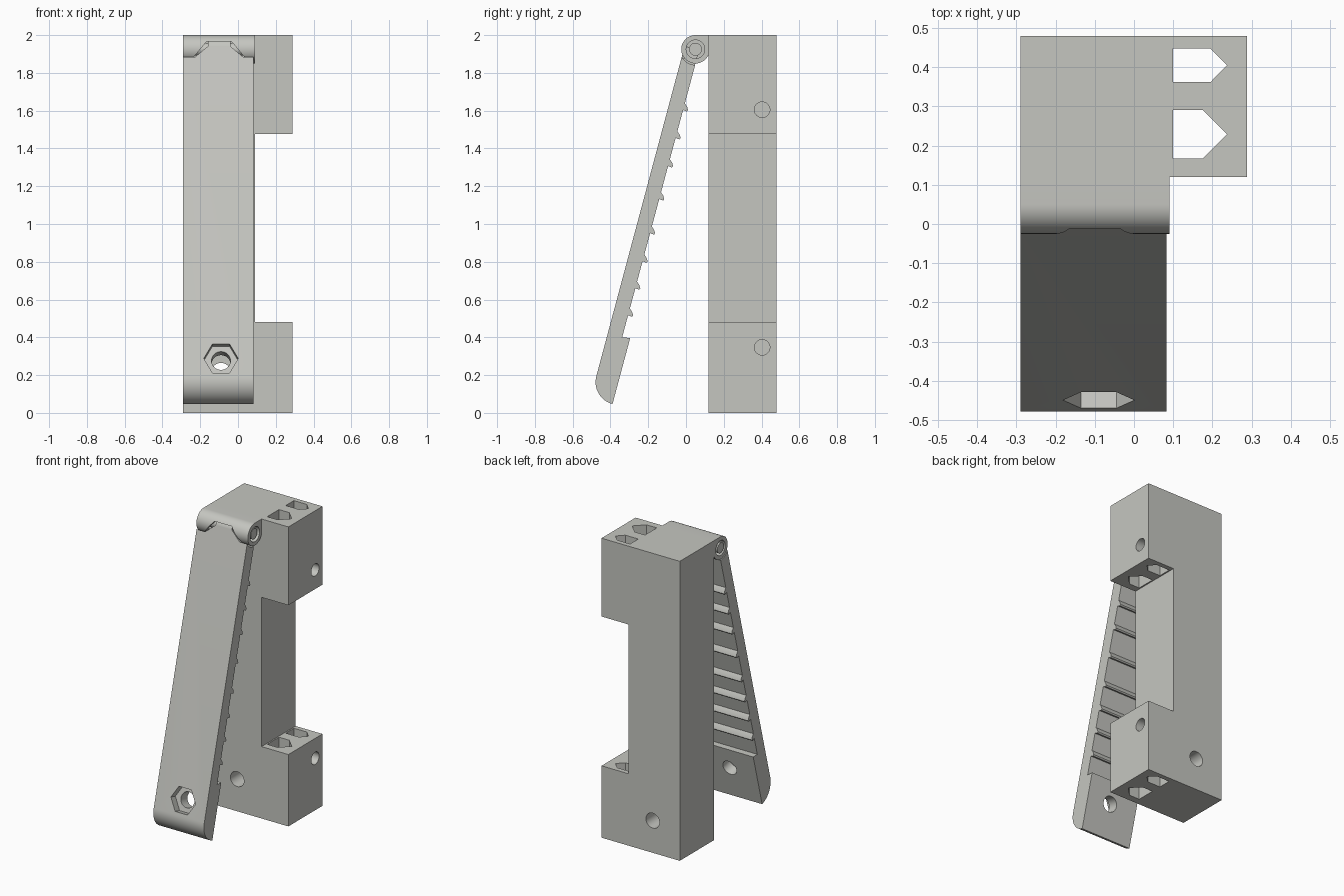
import bpy, bmesh, math
from mathutils import Vector

if "Cube" in bpy.data.objects:
    bpy.data.objects.remove(bpy.data.objects["Cube"])

grey = bpy.data.materials.new("light grey")
grey.diffuse_color = (0.56, 0.565, 0.53, 1)
grey.use_nodes = True
grey.node_tree.nodes["Principled BSDF"].inputs["Base Color"].default_value = grey.diffuse_color

PIVOT = Vector((0, 0.05, 1.925))
S, C = math.sin(math.radians(15)), math.cos(math.radians(15))
X0, X_BODY, X_LEVER = -0.29, 0.09, 0.083


def lever(x, u, v):
    """Lever frame: u runs down the lever, v points to its back."""
    return PIVOT + Vector((x, -S * u + C * v, -C * u - S * v))


def prism(name, start, end):
    """Solid between two matching outlines."""
    bm = bmesh.new()
    a = [bm.verts.new(p) for p in start]
    b = [bm.verts.new(p) for p in end]
    n = len(a)
    bm.faces.new(a)
    bm.faces.new(b[::-1])
    for i in range(n):
        bm.faces.new((a[i], b[i], b[(i + 1) % n], a[(i + 1) % n]))
    bmesh.ops.recalc_face_normals(bm, faces=bm.faces)
    me = bpy.data.meshes.new(name)
    bm.to_mesh(me)
    bm.free()
    me.materials.append(grey)
    ob = bpy.data.objects.new(name, me)
    bpy.context.collection.objects.link(ob)
    return ob


def along_x(name, pts, x0, x1):
    return prism(name, [(x0, y, z) for y, z in pts], [(x1, y, z) for y, z in pts])


def along_y(name, pts, y0, y1):
    return prism(name, [(x, y0, z) for x, z in pts], [(x, y1, z) for x, z in pts])


def along_z(name, pts, z0, z1):
    return prism(name, [(x, y, z0) for x, y in pts], [(x, y, z1) for x, y in pts])


def lever_x(name, uv, x0, x1):
    return prism(name, [lever(x0, *p) for p in uv], [lever(x1, *p) for p in uv])


def lever_v(name, xu, v0, v1):
    return prism(name, [lever(x, u, v0) for x, u in xu], [lever(x, u, v1) for x, u in xu])


def arc(cx, cy, r, a0, a1, n):
    return [(cx + r * math.cos(math.radians(a0 + (a1 - a0) * i / n)),
             cy + r * math.sin(math.radians(a0 + (a1 - a0) * i / n))) for i in range(n + 1)]


def circle(cx, cy, r, n=40):
    return arc(cx, cy, r, 0, 360, n)[:-1]


def boolean(ob, others, op):
    """Apply each boolean in turn and drop the helper."""
    bpy.context.view_layer.objects.active = ob
    for o in others:
        o.hide_render = True
        m = ob.modifiers.new("bool", 'BOOLEAN')
        m.operation, m.solver, m.object = op, 'EXACT', o
        bpy.ops.object.modifier_apply(modifier=m.name)
        bpy.data.objects.remove(o)


def smooth(ob):
    bpy.ops.object.select_all(action='DESELECT')
    ob.select_set(True)
    bpy.context.view_layer.objects.active = ob
    bpy.ops.object.shade_smooth_by_angle(angle=math.radians(25))


# Housing: C-shaped block with two side lugs
housing = along_y("housing", [(X0, 0), (0.288, 0), (0.288, 0.48), (X_BODY, 0.48),
                              (X_BODY, 1.477), (0.288, 1.477), (0.288, 2), (X0, 2)], 0.12, 0.48)

# Hinge barrel on the top front edge
barrel = along_x("hinge_barrel", arc(0.05, 1.925, 0.075, 90, 360, 40)
                 + [(0.13, 1.925), (0.13, 2)], X0, X_BODY)
boolean(housing, [barrel], 'UNION')

# Lug slots, lug side holes, lock hole, barrel bore and knuckle notch
small_slot = [(0.099, 0.362), (0.195, 0.362), (0.237, 0.405), (0.195, 0.448), (0.099, 0.448)]
large_slot = [(0.099, 0.167), (0.175, 0.167), (0.237, 0.229), (0.175, 0.291), (0.099, 0.291)]
cutters = []
for slot in (small_slot, large_slot):
    for z0, z1 in ((-0.1, 0.6), (1.4, 2.1)):
        cutters.append(along_z("slot_cutter", slot, z0, z1))
for z in (0.347, 1.605):
    cutters.append(along_x("side_hole_cutter", circle(0.403, z, 0.041), 0.15, 0.4))
cutters += [
    along_y("lock_hole_cutter", circle(-0.09, 0.215, 0.05), 0.0, 0.6),
    along_x("bore_cutter", circle(0.05, 1.925, 0.049), X0 - 0.1, X_BODY + 0.1),
    along_y("notch_cutter", [(-0.24, 1.8), (-0.24, 1.877), (-0.165, 1.967), (-0.035, 1.967),
                             (0.04, 1.877), (0.04, 1.8)], -0.1, 0.119),
    along_x("knuckle_room_cutter", circle(0.05, 1.925, 0.066), -0.165, -0.035),
]
boolean(housing, cutters, 'DIFFERENCE')
smooth(housing)

# Lever arm: thin strip, thick rounded foot, hollow top that clears the barrel
top_clearance = arc(0, 0, 0.083, 14, -46, 10)
arm = lever_x("lever_arm", top_clearance
              + [(u, v) for u, v in arc(1.807, 0.062, 0.121, -90, 0, 16)]
              + [(1.565, 0.062), (1.575, 0.02)], X0, X_LEVER)

# Tapered tongue and round knuckle that hold the hinge pin
tongue = lever_v("tongue", [(-0.232, 0.12), (-0.232, 0.062), (-0.16, 0), (-0.04, 0),
                            (0.032, 0.062), (0.032, 0.12)], -0.0595, 0.0195)
knuckle = along_x("knuckle", circle(0.05, 1.925, 0.0595), -0.16, -0.04)
pin = along_x("hinge_pin", circle(0.05, 1.925, 0.034), X0, X_LEVER)

# Gripping teeth across the back of the lever
teeth = [lever_x("tooth", [(u - 0.022, 0.015), (u - 0.022, 0.02), (u - 0.008, 0.036),
                           (u + 0.008, 0.046), (u + 0.017, 0.042), (u + 0.014, 0.015)],
                 X0, X_LEVER)
         for u in (0.313, 0.466, 0.62, 0.801, 0.988, 1.142, 1.29, 1.438)]
boolean(arm, [tongue, knuckle, pin] + teeth, 'UNION')

# Nut pocket and bolt hole in the foot
boolean(arm, [lever_v("nut_cutter", circle(-0.09, 1.71, 0.091, 6), -0.1, -0.01),
              lever_v("bolt_cutter", circle(-0.09, 1.71, 0.05), -0.1, 0.1)], 'DIFFERENCE')
smooth(arm)
